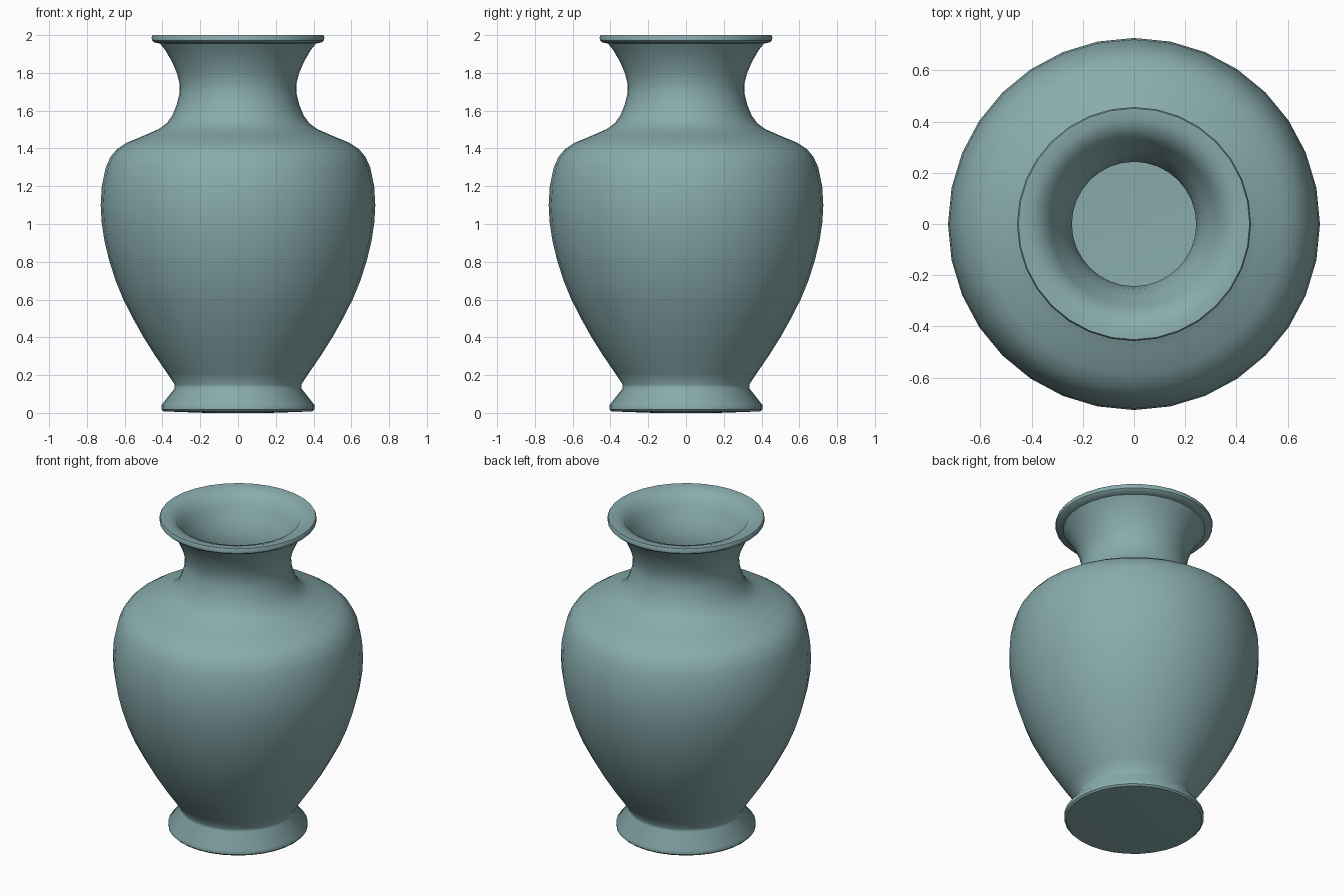
import bpy, bmesh, math

SIDES = 32

# glaze colour
glaze = bpy.data.materials.new("grey_teal_glaze")
glaze.diffuse_color = (0.25, 0.41, 0.42, 1)

# outside profile (radius, height), from the foot up to the lip
outer = [(0, 0.0), (0.17, 0.0), (0.395, 0.008), (0.405, 0.018), (0.405, 0.042),
         (0.335, 0.13), (0.335, 0.15), (0.375, 0.21), (0.44, 0.305),
         (0.50, 0.40), (0.553, 0.495), (0.607, 0.60), (0.648, 0.70),
         (0.683, 0.81), (0.707, 0.91), (0.722, 1.01), (0.727, 1.10),
         (0.721, 1.20), (0.70, 1.30), (0.675, 1.355), (0.64, 1.397),
         (0.59, 1.43), (0.50, 1.467), (0.42, 1.502), (0.378, 1.533),
         (0.347, 1.575), (0.325, 1.63), (0.31, 1.69), (0.309, 1.74),
         (0.324, 1.80), (0.35, 1.86), (0.385, 1.92), (0.412, 1.955)]

# rolled lip
lip = [(0.445, 1.962), (0.456, 1.972), (0.457, 1.99), (0.452, 2.0), (0.41, 1.998)]

# inside profile, from the mouth down to the floor
inner = [(0.36, 1.98), (0.325, 1.92), (0.285, 1.85), (0.255, 1.78), (0.243, 1.71),
         (0.255, 1.63), (0.285, 1.54), (0.33, 1.48), (0.42, 1.43), (0.54, 1.38),
         (0.61, 1.32), (0.65, 1.21), (0.66, 1.10), (0.65, 0.98), (0.61, 0.80),
         (0.54, 0.62), (0.44, 0.42), (0.33, 0.24), (0.27, 0.15), (0, 0.14)]


def lathe(name, profile, material):
    """Spin a profile round the z axis into one smooth, closed object."""
    bm = bmesh.new()
    verts = [bm.verts.new((r, 0, z)) for r, z in profile]
    edges = [bm.edges.new(pair) for pair in zip(verts, verts[1:])]
    bmesh.ops.spin(bm, geom=verts + edges, cent=(0, 0, 0), axis=(0, 0, 1),
                   angle=math.tau, steps=SIDES, use_merge=False)
    bmesh.ops.remove_doubles(bm, verts=bm.verts[:], dist=0.0005)
    bmesh.ops.recalc_face_normals(bm, faces=bm.faces[:])
    mesh = bpy.data.meshes.new(name)
    bm.to_mesh(mesh)
    bm.free()
    mesh.materials.append(material)
    obj = bpy.data.objects.new(name, mesh)
    bpy.context.collection.objects.link(obj)
    bpy.context.view_layer.objects.active = obj
    obj.select_set(True)
    bpy.ops.object.shade_smooth_by_angle(angle=math.radians(40))
    return obj


# vase: foot, body, neck, lip and hollow inside
lathe("vase", outer + lip + inner, glaze)
